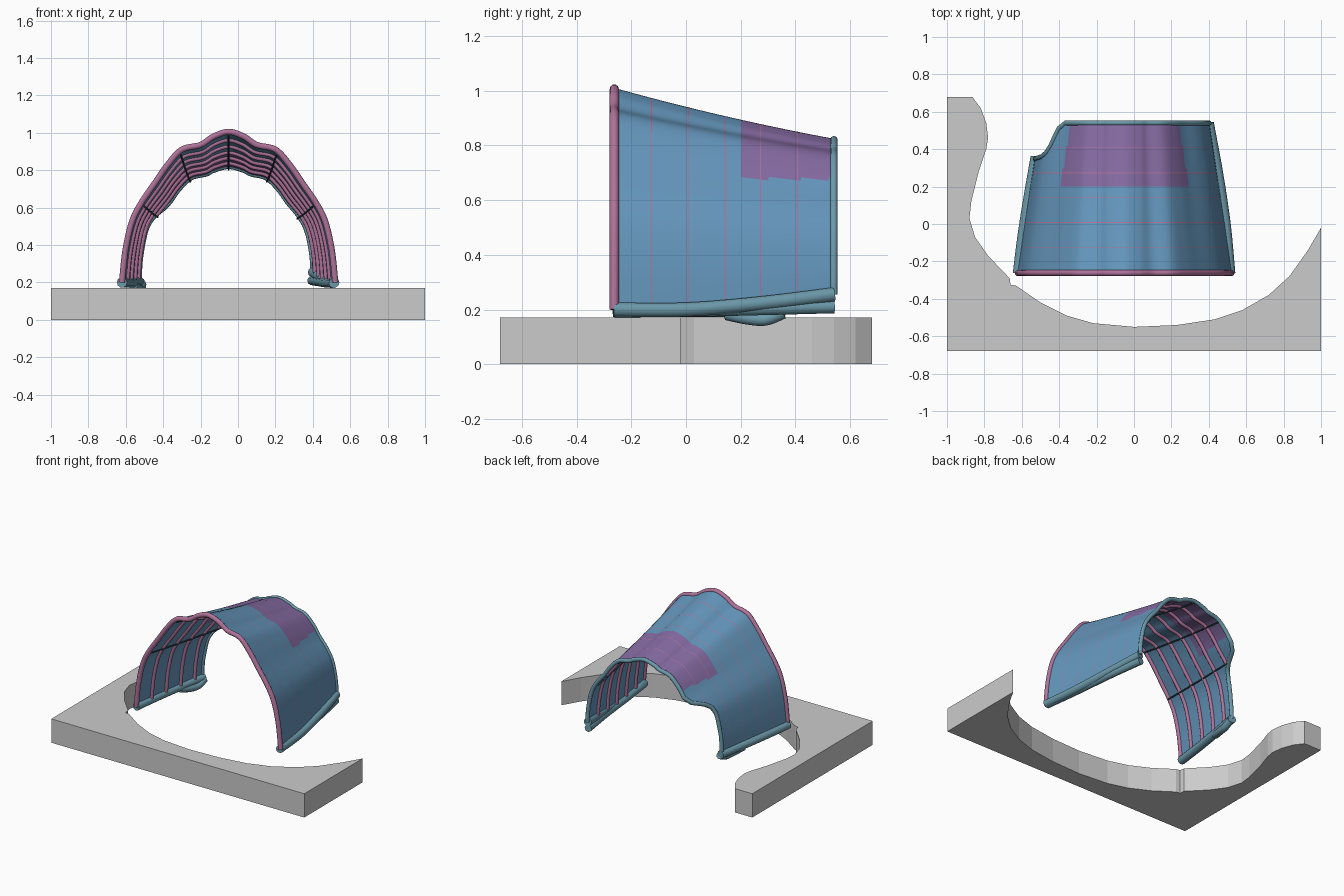
import bpy, bmesh, math
from mathutils import Vector

if "Cube" in bpy.data.objects:
    bpy.data.objects.remove(bpy.data.objects["Cube"])

Y0, Y1, CX = -0.26, 0.54, -0.05


def mat(name, rgb):
    m = bpy.data.materials.new(name)
    m.diffuse_color = (*rgb, 1)
    m.use_nodes = True
    m.node_tree.nodes["Principled BSDF"].inputs["Base Color"].default_value = m.diffuse_color
    return m


BLUE = mat("blue", (0.13, 0.31, 0.51))
TEAL = mat("teal", (0.15, 0.32, 0.40))
PINK = mat("pink", (0.43, 0.17, 0.32))
PURPLE = mat("purple", (0.24, 0.15, 0.37))
DARK = mat("dark", (0.04, 0.08, 0.11))

# Half profiles (distance from centre, height), foot to crown
FRONT = [(.57, .2), (.552, .37), (.518, .52), (.47, .62), (.395, .73),
         (.325, .83), (.25, .91), (.15, .935), (.08, .98), (0, 1.005)]
BACK = [(.45, .22), (.445, .33), (.42, .47), (.38, .55), (.315, .63),
        (.265, .70), (.2, .76), (.12, .78), (.08, .80), (0, .82)]


def spline(pts, f):
    """Catmull-Rom through a list of points, f in point units."""
    n = len(pts)
    i = max(0, min(int(f), n - 2))
    t = f - i
    P = [Vector(pts[max(0, min(k, n - 1))]) for k in range(i - 1, i + 3)]
    if i == n - 2:
        P[3] = Vector((-pts[n - 2][0], *pts[n - 2][1:]))
    a, b, c, d = P
    return 0.5 * (2 * b + (c - a) * t + (2 * a - 5 * b + 4 * c - d) * t * t
                  + (3 * b - a - 3 * c + d) * t ** 3)


def surf(f, y):
    """Point on the canopy: f runs 0..18 from left foot to right foot."""
    side = -1 if f <= 9 else 1
    h = f if f <= 9 else 18 - f
    a, b = spline(FRONT, h), spline(BACK, h)
    t = (y - Y0) / (Y1 - Y0)
    s = t + 0.2 * t * (1 - t)
    z = a.y + (b.y - a.y) * s
    if h < 2:  # hem stays low, right one lifts toward the back
        lift = 0.035 if side > 0 else -0.02
        z += lift * t * t * (1 - h / 2)
    return Vector((CX + side * (a.x + (b.x - a.x) * t), y, z))


CUT = [(0, .35), (1, .35), (2, .36), (2.6, .38), (3, .42), (3.5, .51), (4, Y1)]


def y_end(f):
    """Back limit of the cloth, with the notch on the left."""
    for (f0, a), (f1, b) in zip(CUT, CUT[1:]):
        if f <= f1:
            return a + (b - a) * (f - f0) / (f1 - f0)
    return Y1


def smooth(ob, deg=40):
    bpy.ops.object.select_all(action='DESELECT')
    ob.select_set(True)
    bpy.context.view_layer.objects.active = ob
    bpy.ops.object.shade_smooth_by_angle(angle=math.radians(deg))


def tube(name, pts, r, material, curved=False):
    if curved:
        pts = [spline_open(pts, i / 8) for i in range((len(pts) - 1) * 8 + 1)]
    cu = bpy.data.curves.new(name, 'CURVE')
    cu.dimensions = '3D'
    cu.bevel_depth, cu.bevel_resolution, cu.use_fill_caps = r, 3, True
    sp = cu.splines.new('POLY')
    sp.points.add(len(pts) - 1)
    for p, q in zip(sp.points, pts):
        p.co = (*q, 1)
    cu.materials.append(material)
    ob = bpy.data.objects.new(name, cu)
    bpy.context.collection.objects.link(ob)
    bpy.ops.object.select_all(action='DESELECT')
    ob.select_set(True)
    bpy.context.view_layer.objects.active = ob
    bpy.ops.object.convert(target='MESH')
    smooth(bpy.context.view_layer.objects.active)


def spline_open(pts, f):
    n = len(pts)
    i = min(int(f), n - 2)
    t = f - i
    a, b, c, d = (Vector(pts[max(0, min(k, n - 1))]) for k in range(i - 1, i + 3))
    return 0.5 * (2 * b + (c - a) * t + (2 * a - 5 * b + 4 * c - d) * t * t
                  + (3 * b - a - 3 * c + d) * t ** 3)


# Slab with the curved bay
outline = [(-1, -.68), (1, -.68), (1, -.02), (.93, -.14), (.83, -.28), (.72, -.38),
           (.58, -.46), (.43, -.51), (.23, -.54), (0, -.55), (-.22, -.53), (-.36, -.49),
           (-.5, -.42), (-.63, -.33), (-.66, -.325), (-.665, -.29), (-.78, -.17),
           (-.85, -.07), (-.88, .03), (-.87, .12), (-.83, .28), (-.79, .40),
           (-.78, .46), (-.79, .54), (-.82, .62), (-.865, .68), (-1, .68)]
bm = bmesh.new()
face = bm.faces.new([bm.verts.new((x, y, 0)) for x, y in outline])
ext = bmesh.ops.extrude_face_region(bm, geom=[face])
for v in ext['geom']:
    if isinstance(v, bmesh.types.BMVert):
        v.co.z = 0.17
bmesh.ops.recalc_face_normals(bm, faces=bm.faces)
me = bpy.data.meshes.new("base_slab")
bm.to_mesh(me)
bm.free()
bpy.context.collection.objects.link(bpy.data.objects.new("base_slab", me))

# Canopy cloth with the purple patch on the rear crown
NU, NV = 108, 40
bm = bmesh.new()
grid = [[bm.verts.new(surf(18 * i / NU, Y0 + (y_end(18 * i / NU) - Y0) * j / NV))
         for j in range(NV + 1)] for i in range(NU + 1)]
for i in range(NU):
    for j in range(NV):
        f = bm.faces.new((grid[i][j], grid[i][j + 1], grid[i + 1][j + 1], grid[i + 1][j]))
        c = f.calc_center_median()
        f.material_index = int(c.y > 0.2 and c.z > 0.675)
bmesh.ops.recalc_face_normals(bm, faces=bm.faces)
me = bpy.data.meshes.new("canopy")
bm.to_mesh(me)
bm.free()
me.materials.append(BLUE)
me.materials.append(PURPLE)
canopy = bpy.data.objects.new("canopy", me)
bpy.context.collection.objects.link(canopy)
sol = canopy.modifiers.new("thickness", 'SOLIDIFY')
sol.thickness, sol.offset = 0.008, 0
smooth(canopy)


def inner(f, y, d):
    """Canopy point pushed inward by d."""
    p = surf(f, y)
    g = surf(min(f + .05, 18), y) - surf(max(f - .05, 0), y)
    return p + Vector((g.z, 0, -g.x)).normalized() * d


steps = [18 * i / NU for i in range(NU + 1)]

# Front hoop, inner ribs and rear hem following the notch
tube("front_hoop", [surf(f, Y0 - .002) for f in steps], 0.017, PINK)
for n, y in enumerate((-.13, .005, .14, .27, .405)):
    tube(f"rib_{n + 1}", [inner(f, y, .008) for f in steps if y_end(f) >= y], 0.0125, PINK)
tube("rear_hem", [surf(f, y_end(f)) for f in steps], 0.014, TEAL)

# Lengthwise stringers
for n, f in enumerate((3, 5.8, 9, 12.2, 15)):
    ye = y_end(f)
    tube(f"stringer_{n + 1}", [inner(f, Y0 + (ye - Y0) * k / 12, .016) for k in range(13)],
         0.005, DARK)

# Rolled hems along the feet
tube("left_foot_roll", [(-.62, -.265, .2), (-.60, -.1, .2), (-.57, .1, .2), (-.525, .36, .2)],
     0.028, TEAL, True)
tube("left_foot_sag", [(-.56, .15, .185), (-.535, .22, .17), (-.52, .29, .165), (-.515, .355, .19)],
     0.025, TEAL, True)
tube("right_foot_roll", [(.515, -.265, .2), (.49, 0, .2), (.45, .27, .222), (.40, .54, .255)],
     0.027, TEAL, True)
tube("right_foot_lower_roll", [(.51, -.26, .195), (.475, 0, .197), (.44, .27, .203), (.395, .54, .21)],
     0.025, TEAL, True)
